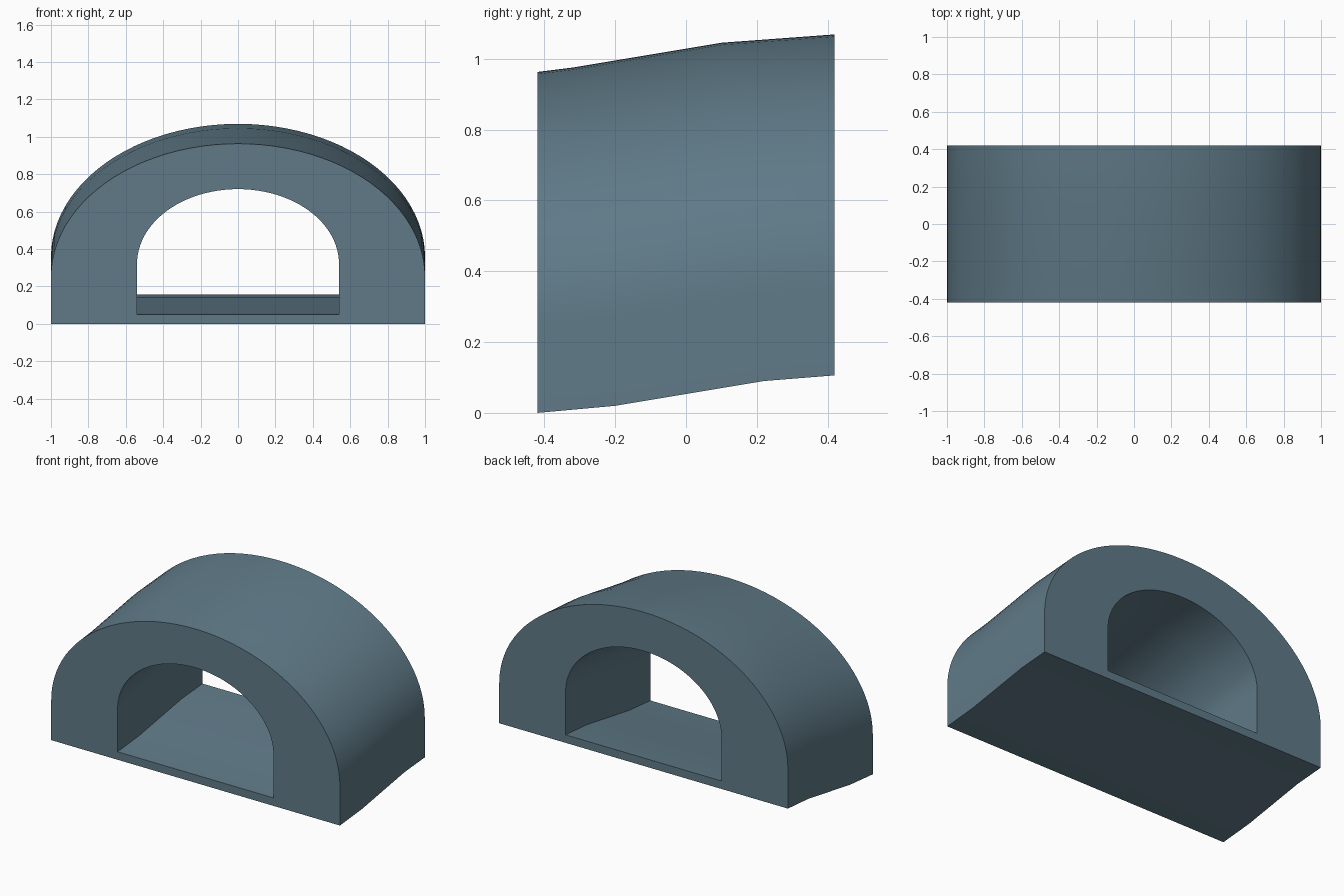
import bpy, bmesh, math
from mathutils import Vector

cube = bpy.data.objects.get("Cube")
if cube:
    bpy.data.objects.remove(cube, do_unlink=True)

slate = bpy.data.materials.new("slate_blue")
slate.use_nodes = True
colour = (0.115, 0.195, 0.245, 1)
slate.diffuse_color = colour
slate.node_tree.nodes["Principled BSDF"].inputs["Base Color"].default_value = colour

ARC_STEPS = 48


def arch(half_width, floor, spring, top):
    """Closed arch outline: flat floor, straight walls, elliptical crown."""
    points = [(half_width, floor)]
    for i in range(ARC_STEPS + 1):
        a = math.pi * i / ARC_STEPS
        points.append((half_width * math.cos(a), spring + (top - spring) * math.sin(a)))
    points.append((-half_width, floor))
    return points


outer_outline = arch(1.0, 0.0, 0.25, 0.963)
inner_outline = arch(0.54, 0.05, 0.32, 0.72)

# Stations along the rising path: y, z, tilt of the section
stations = [(-0.42, 0.0, 0), (-0.2, 0.02, 0.125), (0.22, 0.09, 0.125), (0.42, 0.106, 0)]

bm = bmesh.new()


def add_rings(outline):
    rings = []
    for y, z, tilt in stations:
        rings.append([bm.verts.new(Vector((x, y - h * math.sin(tilt), z + h * math.cos(tilt))))
                      for x, h in outline])
    return rings


def bridge(ring_a, ring_b):
    for i in range(len(ring_a)):
        j = (i + 1) % len(ring_a)
        bm.faces.new((ring_a[i], ring_a[j], ring_b[j], ring_b[i]))


# Outer shell, inner passage and the two end faces
outer = add_rings(outer_outline)
inner = add_rings(inner_outline)
for rings in (outer, inner):
    for a, b in zip(rings, rings[1:]):
        bridge(a, b)
for end in (0, -1):
    bridge(outer[end], inner[end])
bmesh.ops.recalc_face_normals(bm, faces=bm.faces)

mesh = bpy.data.meshes.new("tunnel_segment")
bm.to_mesh(mesh)
bm.free()
mesh.materials.append(slate)
tunnel = bpy.data.objects.new("tunnel_segment", mesh)
bpy.context.collection.objects.link(tunnel)

bpy.ops.object.select_all(action="DESELECT")
tunnel.select_set(True)
bpy.context.view_layer.objects.active = tunnel
bpy.ops.object.shade_smooth_by_angle(angle=math.radians(40))
